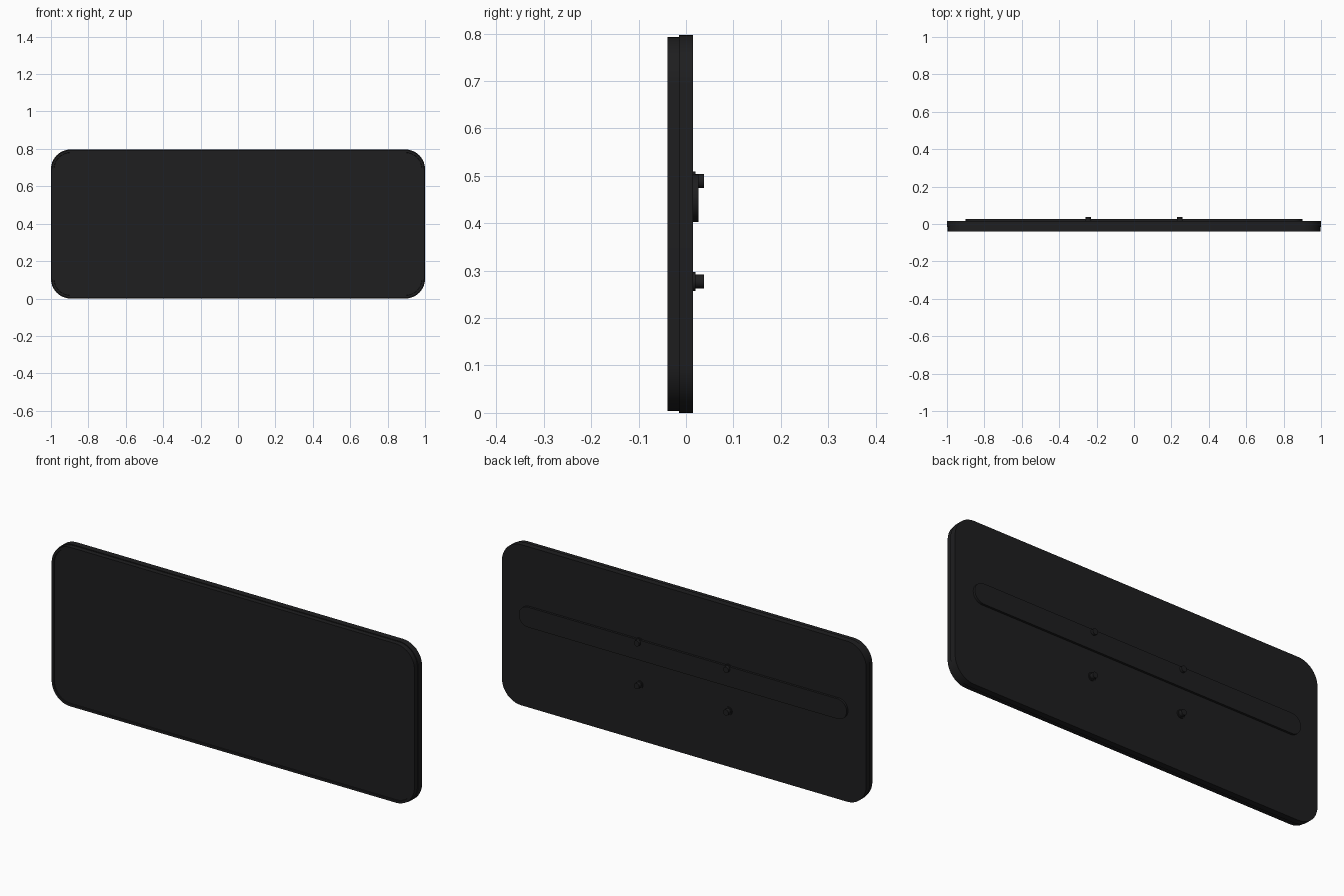
import bpy, bmesh
from math import pi, cos, sin

if "Cube" in bpy.data.objects:
    bpy.data.objects.remove(bpy.data.objects["Cube"])

mat = bpy.data.materials.new("black_plastic")
mat.diffuse_color = (0.013, 0.013, 0.014, 1)
mat.use_nodes = True
mat.node_tree.nodes["Principled BSDF"].inputs["Base Color"].default_value = mat.diffuse_color

def rounded_rect(hw, z0, z1, r, n=10):
    """Outline in the xz plane with rounded corners."""
    pts = []
    for cx, cz, a in ((hw - r, z1 - r, 0), (-hw + r, z1 - r, pi / 2),
                      (-hw + r, z0 + r, pi), (hw - r, z0 + r, 1.5 * pi)):
        for i in range(n + 1):
            t = a + i / n * pi / 2
            pts.append((cx + r * cos(t), cz + r * sin(t)))
    return pts

def loft(name, sections):
    """Closed solid through (outline, y) sections, capped at both ends."""
    bm = bmesh.new()
    rings = [[bm.verts.new((x, y, z)) for x, z in pts] for pts, y in sections]
    n = len(rings[0])
    for a, b in zip(rings, rings[1:]):
        for i in range(n):
            j = (i + 1) % n
            bm.faces.new((a[i], a[j], b[j], b[i]))
    bm.faces.new(rings[0])
    bm.faces.new(rings[-1])
    bmesh.ops.remove_doubles(bm, verts=bm.verts, dist=1e-5)
    bmesh.ops.recalc_face_normals(bm, faces=bm.faces)
    me = bpy.data.meshes.new(name)
    bm.to_mesh(me)
    bm.free()
    ob = bpy.data.objects.new(name, me)
    bpy.context.collection.objects.link(ob)
    me.materials.append(mat)
    bpy.context.view_layer.objects.active = ob
    ob.select_set(True)
    bpy.ops.object.shade_smooth_by_angle(angle=0.5)
    ob.select_set(False)
    return ob

def panel(inset):
    return rounded_rect(1 - inset, inset, 0.797 - inset, 0.105 - inset)

# Rear shell
loft("rear_shell", [(panel(0), -0.015), (panel(0), 0.015)])

# Front frame with slightly recessed screen
loft("front_panel", [(panel(0.004), -0.015), (panel(0.004), -0.039),
                     (panel(0.016), -0.039), (panel(0.017), -0.035)])

# Long rounded bar on the back
loft("rear_bar", [(rounded_rect(0.9, 0.403, 0.503, 0.0499), 0.014),
                  (rounded_rect(0.9, 0.403, 0.503, 0.0499), 0.026)])

# Four mounting pegs, each with a collar
def disc(x, z, r):
    return [(x + r * cos(2 * pi * i / 24), z + r * sin(2 * pi * i / 24)) for i in range(24)]

for x in (-0.245, 0.245):
    for z in (0.277, 0.489):
        loft("mounting_peg", [(disc(x, z, 0.02), 0.014), (disc(x, z, 0.02), 0.020),
                              (disc(x, z, 0.0145), 0.020), (disc(x, z, 0.0145), 0.038)])
